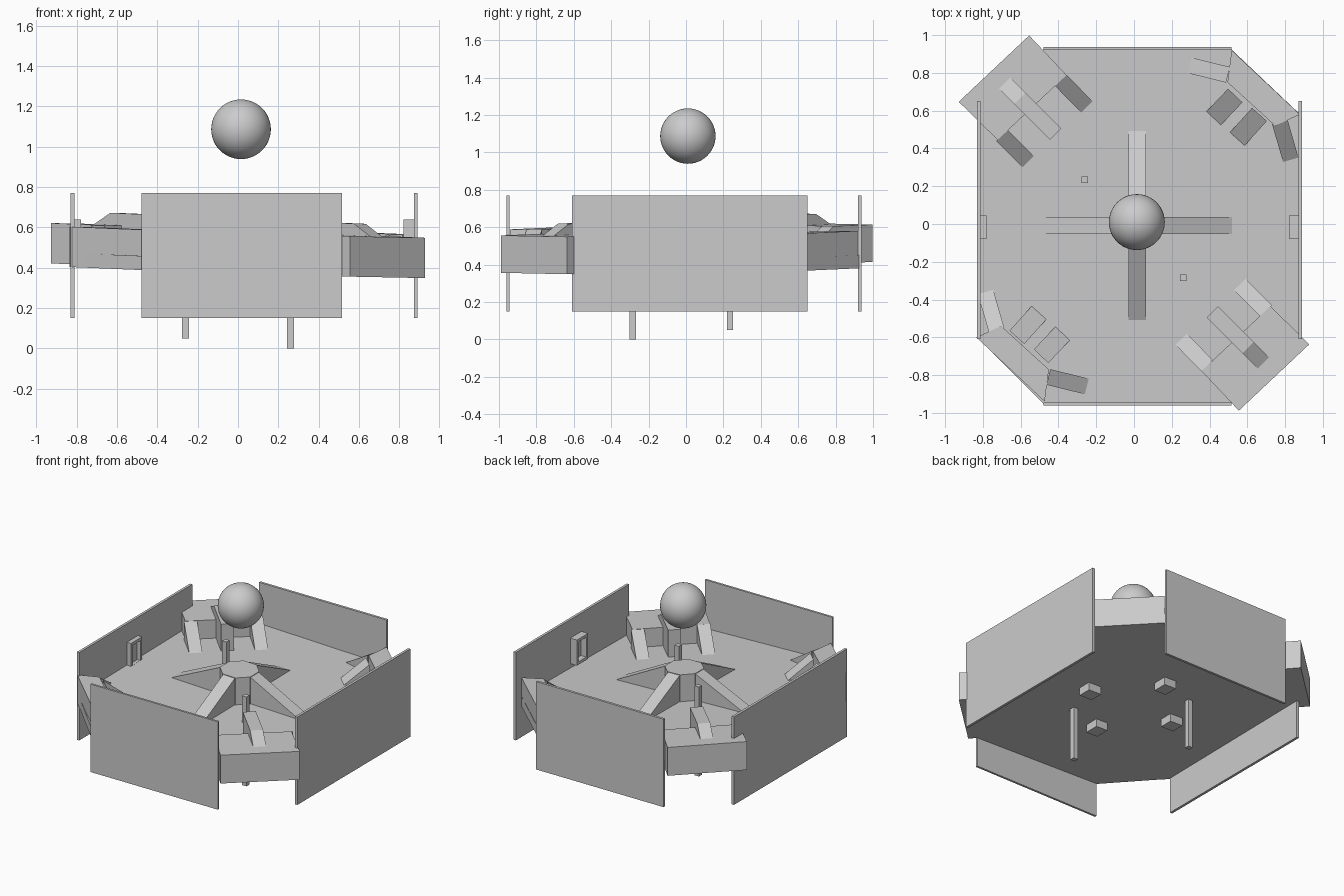
import bpy, bmesh
from mathutils import Vector

old = bpy.data.objects.get("Cube")
if old:
    bpy.data.objects.remove(old)

GREY = (0.6, 0.6, 0.6, 1)
mat = bpy.data.materials.new("plain grey")
mat.use_nodes = True
mat.diffuse_color = GREY
mat.node_tree.nodes["Principled BSDF"].inputs["Base Color"].default_value = GREY

FLOOR = 0.455   # height of the floor's top at the middle
DEEP = -0.07    # floor underside, relative to its top
STEP = 0.13     # corner deck height above the floor


def sweep(name, outline, along, tilted=True):
    """Extrude a closed outline along a vector; tilted parts follow the sloping floor."""
    bm = bmesh.new()
    face = bm.faces.new([bm.verts.new(p) for p in outline])
    new = bmesh.ops.extrude_face_region(bm, geom=[face])["geom"]
    bmesh.ops.translate(bm, vec=along, verts=[v for v in new if isinstance(v, bmesh.types.BMVert)])
    bmesh.ops.recalc_face_normals(bm, faces=bm.faces)
    if tilted:
        for v in bm.verts:
            v.co.z += FLOOR - 0.031 * v.co.x + 0.012 * v.co.y
    mesh = bpy.data.meshes.new(name)
    bm.to_mesh(mesh)
    bm.free()
    mesh.materials.append(mat)
    ob = bpy.data.objects.new(name, mesh)
    bpy.context.collection.objects.link(ob)
    return ob


def slab(name, plan, z0, z1, tilted=True):
    return sweep(name, [Vector((x, y, z0)) for x, y in plan], Vector((0, 0, z1 - z0)), tilted)


def box(name, x0, x1, y0, y1, z0, z1, tilted=False):
    return slab(name, [(x0, y0), (x1, y0), (x1, y1), (x0, y1)], z0, z1, tilted)


def run(name, start, end, width, profile):
    """Sweep a side profile of (fraction of length, height) points across a width."""
    a, b = Vector((*start, 0)), Vector((*end, 0))
    side = (b - a).normalized().cross(Vector((0, 0, 1))) * width
    pts = [a.lerp(b, t) - side / 2 + Vector((0, 0, z)) for t, z in profile]
    return sweep(name, pts, side)


def wedge(h):
    return [(0, h), (1, 0), (1, -0.03), (0, -0.03)]


# Floor
slab("floor", [(-0.48, -0.95), (0.515, -0.95), (0.88, -0.61), (0.88, 0.58),
               (0.515, 0.925), (-0.48, 0.925), (-0.82, 0.59), (-0.82, -0.61)], DEEP, 0)

# Walls
box("front_wall", -0.48, 0.515, -0.96, -0.945, 0.15, 0.77)
box("back_wall", -0.48, 0.515, 0.92, 0.937, 0.15, 0.77)
box("right_wall", -0.83, -0.812, -0.61, 0.65, 0.15, 0.77)
box("left_wall", 0.872, 0.89, -0.61, 0.65, 0.15, 0.77)

# Central hub with four ramps and the blocks under them
CX, CY = 0.018, -0.008
a, b = 0.118, 0.05
slab("hub", [(CX + x, CY + y) for x, y in
             [(a, -b), (a, b), (b, a), (-b, a), (-a, b), (-a, -b), (-b, -a), (b, -a)]], -0.03, 0.19)
for label, dx, dy in [("left", 1, 0), ("right", -1, 0), ("back", 0, 1), ("front", 0, -1)]:
    def at(r):
        return (CX + dx * r, CY + dy * r)
    run(label + "_hub_ramp", at(0.11), at(0.5), 0.092, wedge(0.19))
    run(label + "_ramp_foot", at(0.29), at(0.39), 0.092,
        [(0, -0.02), (1, -0.02), (1, -0.125), (0, -0.125)])

# Floating ball
bpy.ops.mesh.primitive_uv_sphere_add(segments=48, ring_count=24, radius=0.148,
                                     location=(0.015, 0.01, 1.087))
ball = bpy.context.object
ball.name = "ball"
ball.data.materials.append(mat)
bpy.ops.object.shade_smooth()

# Posts through the floor
box("front_post", 0.243, 0.278, -0.303, -0.268, 0, 0.63)
box("back_post", -0.277, -0.243, 0.218, 0.252, 0.05, 0.68)

# Open frames on the side walls
for label, x0, x1, back in [("right", -0.812, -0.78, -0.812), ("left", 0.82, 0.872, 0.862)]:
    box(label + "_frame_top", x0, x1, -0.08, 0.045, 0.62, 0.64)
    box(label + "_frame_sill", x0, x1, -0.08, 0.045, 0.46, 0.48)
    for y in (-0.08, 0.025):
        box(label + "_frame_side", x0, x1, y, y + 0.02, 0.48, 0.62)
    box(label + "_frame_panel", back, back + 0.008, -0.06, 0.025, 0.48, 0.62)

# Corner structures, each repeated by a half turn
for turn, tag in [(1, "back"), (-1, "front")]:
    # Square deck with a raised bridge and two ramps
    def p(x, y):
        return (turn * x, 0.005 + turn * y)
    slab(tag + "_square_deck", [p(-0.555, 0.993), p(-0.928, 0.642), p(-0.722, 0.44), p(-0.357, 0.783)],
         DEEP, STEP)
    run(tag + "_bridge", p(-0.685, 0.741), p(-0.415, 0.471), 0.084,
        [(0, STEP), (0.3, 0.19), (1, 0.19), (1, -0.03), (0, -0.03)])
    run(tag + "_deck_ramp_a", p(-0.387, 0.755), p(-0.25, 0.615), 0.085, wedge(STEP))
    run(tag + "_deck_ramp_b", p(-0.70, 0.465), p(-0.56, 0.325), 0.085, wedge(STEP))

    # Chamfer deck with two inner ramps and two ramps along the walls
    def q(x, y):
        return (0.022 + turn * x, -0.01 + turn * y)
    slab(tag + "_chamfer_deck", [q(0.495, 0.93), q(0.857, 0.59), q(0.725, 0.53), q(0.473, 0.76)],
         DEEP, STEP)
    run(tag + "_inner_ramp_a", q(0.514, 0.69), q(0.40, 0.57), 0.105, wedge(STEP))
    run(tag + "_inner_ramp_b", q(0.642, 0.59), q(0.525, 0.46), 0.105, wedge(STEP))
    run(tag + "_wall_ramp_a", q(0.75, 0.55), q(0.808, 0.35), 0.085, wedge(STEP))
    run(tag + "_wall_ramp_b", q(0.475, 0.80), q(0.272, 0.85), 0.085, wedge(STEP))
